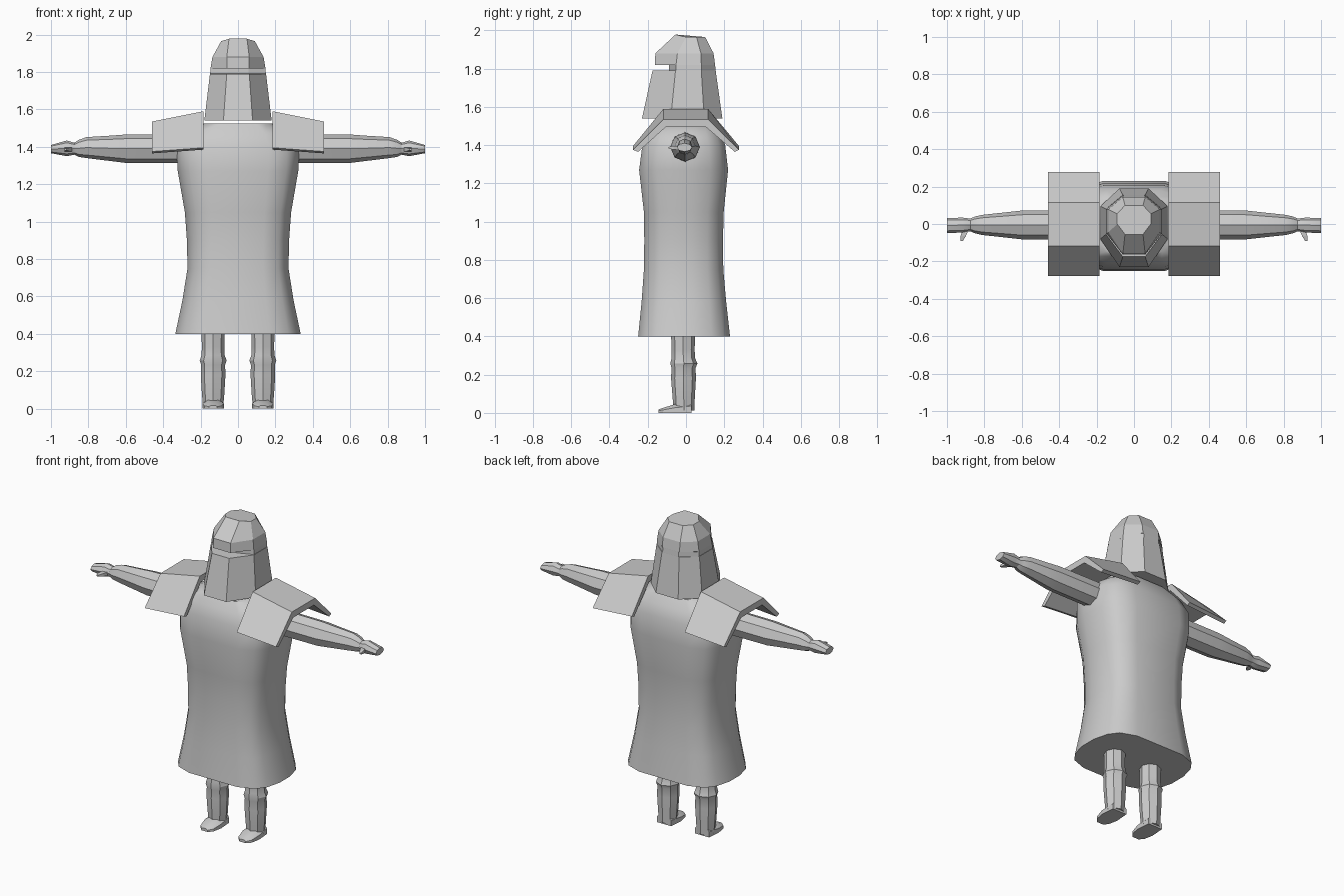
import bpy, bmesh, math
from mathutils import Vector

grey = bpy.data.materials.new("plain_grey")
grey.diffuse_color = (0.6, 0.6, 0.6, 1)


def finish(name, bm, angle):
    bmesh.ops.recalc_face_normals(bm, faces=bm.faces)
    mesh = bpy.data.meshes.new(name)
    bm.to_mesh(mesh)
    bm.free()
    mesh.materials.append(grey)
    obj = bpy.data.objects.new(name, mesh)
    bpy.context.collection.objects.link(obj)
    if angle:
        bpy.ops.object.select_all(action='DESELECT')
        obj.select_set(True)
        bpy.context.view_layer.objects.active = obj
        bpy.ops.object.shade_smooth_by_angle(angle=math.radians(angle))
    return obj


def loft(name, rings, angle=0, side=1):
    """Skin a list of rings and cap both ends; side=-1 mirrors in x."""
    bm = bmesh.new()
    loops = [[bm.verts.new((p[0] * side, p[1], p[2])) for p in r] for r in rings]
    n = len(loops[0])
    for a, b in zip(loops, loops[1:]):
        for i in range(n):
            j = (i + 1) % n
            bm.faces.new((a[i], a[j], b[j], b[i]))
    bm.faces.new(loops[0])
    bm.faces.new(loops[-1])
    return finish(name, bm, angle)


def octagon(k=0.0):
    return [(math.cos(a), math.sin(a)) for a in
            (math.pi * (i + k) / 4 for i in range(8))]


# Robe: rounded box section, flared at the hem and closed at the shoulders
quarter = [(1, 0.22), (0.93, 0.6), (0.8, 0.85), (0.5, 1)]
section = (quarter + [(-x, y) for x, y in reversed(quarter)]
           + [(-x, -y) for x, y in quarter]
           + [(x, -y) for x, y in reversed(quarter)])
robe = [  # z, half width, front y, back y
    (0.40, 0.335, -0.25, 0.23), (0.58, 0.297, -0.232, 0.21),
    (0.75, 0.27, -0.22, 0.195), (0.90, 0.273, -0.218, 0.193),
    (1.05, 0.284, -0.22, 0.197), (1.27, 0.322, -0.245, 0.22),
    (1.40, 0.33, -0.228, 0.205), (1.47, 0.285, -0.205, 0.18),
    (1.525, 0.19, -0.17, 0.14)]
loft("robe", [[(w * x, (f + b) / 2 + (b - f) / 2 * y, z) for x, y in section]
              for z, w, f, b in robe], 40)


# Helmet: eight-sided, with a recessed eye slit across the front
def helmet_ring(z, front, corner, side_f, side_b, back, width, zf=None):
    zf = zf or z
    return [(corner, front, zf), (width, side_f, z), (width, side_b, z),
            (corner, back, z), (-corner, back, z), (-width, side_b, z),
            (-width, side_f, z), (-corner, front, zf)]


loft("helmet", [
    helmet_ring(1.54, -0.23, 0.078, -0.08, 0.095, 0.19, 0.18),
    helmet_ring(1.79, -0.175, 0.06, -0.055, 0.08, 0.155, 0.15),
    helmet_ring(1.791, -0.09, 0.055, -0.053, 0.08, 0.155, 0.149),
    helmet_ring(1.819, -0.09, 0.055, -0.052, 0.08, 0.152, 0.147),
    helmet_ring(1.82, -0.163, 0.06, -0.052, 0.08, 0.152, 0.147),
    helmet_ring(1.88, -0.16, 0.06, -0.045, 0.078, 0.144, 0.137),
    helmet_ring(1.965, -0.055, 0.048, 0.0, 0.055, 0.1, 0.09, 1.978)])

for side, label in ((1, "left"), (-1, "right")):
    # Shoulder plate: thin bent sheet sloping outward
    outer = [(-0.277, 1.395), (-0.118, 1.59), (0.115, 1.59), (0.277, 1.395)]
    inner = [(0.255, 1.385), (0.103, 1.55), (-0.105, 1.55), (-0.25, 1.385)]

    def plate_ring(x, ridge_drop, hem_drop):
        return [(x, y, z - (ridge_drop if z > 1.5 else hem_drop))
                for y, z in outer + inner]
    loft(label + "_shoulder_plate",
         [plate_ring(0.185, 0, 0), plate_ring(0.46, 0.055, 0.02)], 0, side)

    # Arm and hand
    arm = [  # x, centre z, half height, centre y, half depth
        (0.26, 1.39, 0.078, -0.005, 0.078), (0.60, 1.39, 0.076, -0.005, 0.077),
        (0.68, 1.392, 0.068, -0.005, 0.068), (0.81, 1.396, 0.056, -0.005, 0.054),
        (0.85, 1.392, 0.046, -0.005, 0.045), (0.875, 1.39, 0.032, -0.005, 0.034),
        (0.915, 1.392, 0.042, -0.006, 0.040), (1.0, 1.388, 0.022, -0.008, 0.040)]
    loft(label + "_arm", [[(x, cy + ry * c, cz + rz * s) for c, s in octagon()]
                          for x, cz, rz, cy, ry in arm], 30, side)

    # Thumb
    thumb = [(0.90, -0.03, 0.016), (0.913, -0.065, 0.014), (0.922, -0.092, 0.006)]
    loft(label + "_thumb", [[(x + r * dx, y, 1.386 + r * 0.7 * dz) for dx, dz in
                             ((1, 1), (-1, 1), (-1, -1), (1, -1))]
                            for x, y, r in thumb], 0, side)

    # Leg with a knee ridge
    leg = [  # z, half width, front y, back y
        (0.46, 0.064, -0.08, 0.05), (0.33, 0.060, -0.075, 0.045),
        (0.285, 0.062, -0.076, 0.048), (0.258, 0.072, -0.082, 0.06),
        (0.235, 0.064, -0.076, 0.05), (0.18, 0.066, -0.078, 0.052),
        (0.08, 0.060, -0.070, 0.046), (0.012, 0.054, -0.065, 0.044)]
    loft(label + "_leg", [[(0.133 + w * c, (f + b) / 2 + (b - f) / 2 * s, z)
                           for c, s in octagon()] for z, w, f, b in leg], 30, side)

    # Foot: flat wedge tapering to the toe
    foot = [(0.03, 0.05, 0.06), (-0.06, 0.057, 0.045), (-0.12, 0.045, 0.026),
            (-0.145, 0.022, 0.018)]
    loft(label + "_foot", [[(0.133 + w, y, 0.0), (0.133 + w, y, h * 0.6),
                            (0.133 + w * 0.5, y, h), (0.133 - w * 0.5, y, h),
                            (0.133 - w, y, h * 0.6), (0.133 - w, y, 0.0)]
                           for y, w, h in foot], 30, side)
